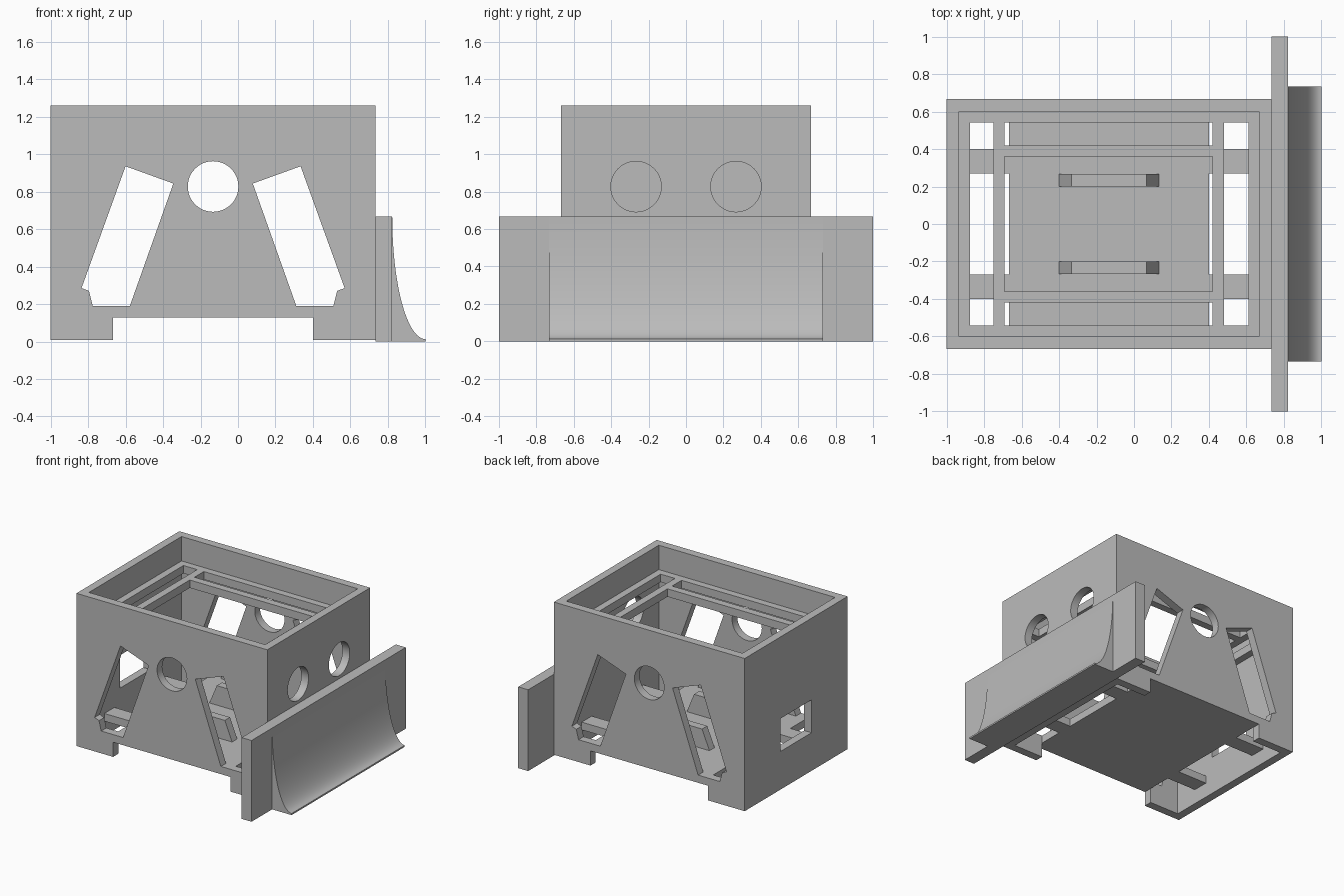
import bpy, bmesh, math
from mathutils import Vector

if "Cube" in bpy.data.objects:
    bpy.data.objects.remove(bpy.data.objects["Cube"])

grey = bpy.data.materials.new("plain grey")
grey.diffuse_color = (0.5, 0.5, 0.5, 1)
grey.use_nodes = True
grey.node_tree.nodes["Principled BSDF"].inputs["Base Color"].default_value = grey.diffuse_color


def finish(name, bm):
    bmesh.ops.recalc_face_normals(bm, faces=bm.faces)
    mesh = bpy.data.meshes.new(name)
    bm.to_mesh(mesh)
    bm.free()
    mesh.materials.append(grey)
    ob = bpy.data.objects.new(name, mesh)
    bpy.context.collection.objects.link(ob)
    return ob


def prism(name, pts, lo, hi, axis="y"):
    """Extrude a profile: (x, z) along y, or (y, z) along x."""
    bm = bmesh.new()
    place = (lambda a, b, d: (a, d, b)) if axis == "y" else (lambda a, b, d: (d, a, b))
    face = bm.faces.new([bm.verts.new(place(a, b, lo)) for a, b in pts])
    new = bmesh.ops.extrude_face_region(bm, geom=[face])["geom"]
    step = Vector(place(0, 0, hi - lo))
    bmesh.ops.translate(bm, vec=step, verts=[v for v in new if isinstance(v, bmesh.types.BMVert)])
    return finish(name, bm)


def box(name, x0, x1, y0, y1, z0, z1):
    return prism(name, [(x0, z0), (x1, z0), (x1, z1), (x0, z1)], y0, y1)


def circle(cx, cz, r, n=48):
    return [(cx + r * math.cos(2 * math.pi * i / n), cz + r * math.sin(2 * math.pi * i / n))
            for i in range(n)]


def cut(target, cutter):
    mod = target.modifiers.new("cut", "BOOLEAN")
    mod.operation = "DIFFERENCE"
    mod.solver = "EXACT"
    mod.object = cutter
    bpy.context.view_layer.objects.active = target
    bpy.ops.object.modifier_apply(modifier=mod.name)
    bpy.data.objects.remove(cutter, do_unlink=True)


def smooth(ob):
    bpy.ops.object.select_all(action="DESELECT")
    ob.select_set(True)
    bpy.context.view_layer.objects.active = ob
    bpy.ops.object.shade_smooth_by_angle(angle=math.radians(30))


MID = -0.133  # centre of the body in x

# Open box body with leg gaps, slanted side windows and round holes
body = box("body_shell", -1, 0.733, -0.667, 0.667, 0.007, 1.26)
cut(body, box("cutter", -0.933, 0.667, -0.6, 0.6, -0.2, 1.5))
cut(body, box("cutter", -0.667, 0.4, -0.8, 0.8, -0.2, 0.127))
slot = [(-0.6, 0.935), (-0.345, 0.843), (-0.577, 0.19), (-0.775, 0.19), (-0.795, 0.27), (-0.835, 0.285)]
cut(body, prism("cutter", slot, -0.8, 0.8))
cut(body, prism("cutter", [(2 * MID - x, z) for x, z in slot], -0.8, 0.8))
cut(body, prism("cutter", circle(MID, 0.827, 0.135), -0.8, 0.8))
for y in (-0.267, 0.267):
    cut(body, prism("cutter", circle(y, 0.827, 0.135), 0.6, 0.8, "x"))
cut(body, box("cutter", -1.1, -0.9, -0.2, 0.2, 0.32, 0.59))
smooth(body)

# Floor plate and the four arms tying it to the end walls
box("floor_plate", -0.667, 0.4, -0.6, 0.6, 0.127, 0.19)
for s in (-1, 1):
    y0, y1 = sorted((s * 0.27, s * 0.4))
    box("floor_arm", -0.933, -0.667, y0, y1, 0.127, 0.19)
    box("floor_arm", 0.4, 0.667, y0, y1, 0.127, 0.19)
    # Tapered mounting rails on the floor
    y0, y1 = sorted((s * 0.2, s * 0.267))
    prism("floor_rail", [(-0.4, 0.19), (0.133, 0.19), (0.067, 0.35), (-0.333, 0.35)], y0, y1)

# Ledge running round the inside near the top, with an inner frame
Z0, Z1 = 0.995, 1.06
ledge = box("top_ledge", -0.933, 0.667, -0.6, 0.6, Z0, Z1)
cut(ledge, box("cutter", -0.875, 0.61, -0.542, 0.542, 0.9, 1.2))
for x0 in (-0.75, 0.42):
    box("frame_cross_bar", x0, x0 + 0.06, -0.542, 0.542, Z0, Z1)
for y0 in (-0.42, 0.36):
    box("frame_long_bar", -0.69, 0.42, y0, y0 + 0.06, Z0, Z1)

# Front blade: flat plate plus concave scoop
box("blade_plate", 0.733, 0.823, -1, 1, 0, 0.667)
N = 24
arc = [(1 - 0.177 * math.cos(t), 0.667 - 0.654 * math.sin(t))
       for t in (math.pi / 2 * i / N for i in range(N + 1))]
smooth(prism("blade_scoop", [(0.823, 0), *arc, (1, 0)], -0.733, 0.733))
